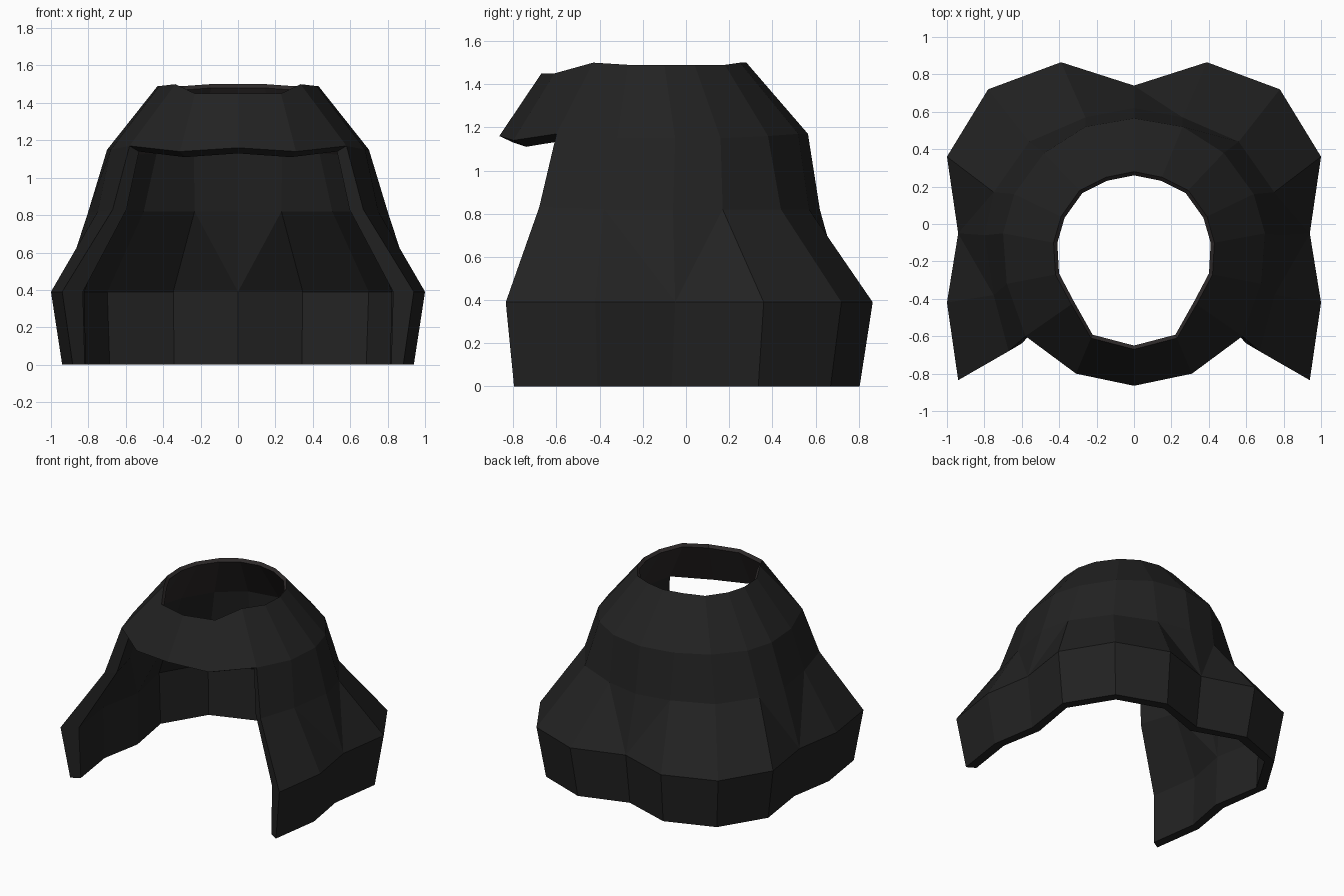
import bpy
import bmesh
from mathutils import Vector

cube = bpy.data.objects.get("Cube")
if cube:
    bpy.data.objects.remove(cube, do_unlink=True)


def material(name, colour):
    mat = bpy.data.materials.new(name)
    mat.use_nodes = True
    mat.diffuse_color = (*colour, 1)
    bsdf = mat.node_tree.nodes["Principled BSDF"]
    bsdf.inputs["Base Color"].default_value = (*colour, 1)
    bsdf.inputs["Roughness"].default_value = 0.8
    return mat


# Half outlines of the shell, from the back centre round the left to the front
crown = [(0, .28, 1.5), (.15, .25, 1.5), (.29, .18, 1.49), (.39, .04, 1.49), (.43, -.1, 1.49),
         (.42, -.27, 1.49), (.335, -.43, 1.5), (.23, -.61, 1.45), (0, -.67, 1.45)]
brow = [(0, .565, 1.17), (.26, .52, 1.17), (.48, .38, 1.16), (.64, .16, 1.15), (.7, -.05, 1.15),
        (.68, -.32, 1.15), (.58, -.6, 1.17), (.31, -.8, 1.14), (0, -.865, 1.16)]
waist = [(0, .62, .82), (.26, .57, .82), (.56, .44, .82), (.75, .17, .82), (.8, -.06, .82),
         (.75, -.38, .82), (.67, -.68, .83)]
flare = [(0, .74, .39), (.39, .865, .39), (.78, .72, .39), (1, .36, .39), (.94, -.05, .39),
         (1, -.42, .39), (.94, -.835, .39)]
hem = [(x * .94, y * .93 - .02 * (y < 0), 0) for x, y, z in flare]
rings = [crown, brow, waist, flare, hem]
thickness = [.02, .065, .08, .12, .07]
drops = [.02, .03, 0, 0, 0]


def inner_ring(ring, amount, drop):
    """Move an outline towards the vertical axis to make the lining."""
    result = []
    for i, (x, y, z) in enumerate(ring):
        inward = Vector((-x, -.13 - y, 0)).normalized() * amount
        if len(ring) == 7 and i == 6:
            inward = Vector((-amount * .92, amount * .55, 0))
        result.append((x + inward.x, y + inward.y, z - drop))
    return result


bm = bmesh.new()


def add_ring(points, side):
    return [bm.verts.new((x * side, y, z)) for x, y, z in points]


def add_face(verts, side, slot=0):
    face = bm.faces.new(verts if side > 0 else verts[::-1])
    face.material_index = slot


def add_wall(upper, lower, side, folded, slot=0):
    """Join two outlines; folded walls crease upwards from each flare valley."""
    for i in range(min(len(upper), len(lower)) - 1):
        a, b, c, d = upper[i], lower[i], lower[i + 1], upper[i + 1]
        if folded and i in (0, 4):
            add_face([a, b, d], side, slot)
            add_face([b, c, d], side, slot)
        elif folded and i == 3:
            add_face([a, b, c], side, slot)
            add_face([a, c, d], side, slot)
        else:
            add_face([a, b, c, d], side, slot)


for side in (1, -1):
    outer = [add_ring(r, side) for r in rings]
    inner = [add_ring(inner_ring(r, t, d), side) for r, t, d in zip(rings, thickness, drops)]

    # Outer wall and lining
    for level in range(len(rings) - 1):
        add_wall(outer[level], outer[level + 1], side, level == 2)
        add_wall(inner[level], inner[level + 1], -side, level == 2, 1 if level == 0 else 0)

    # Crown rim, hem rim and visor underside
    for i in range(8):
        add_face([outer[0][i], outer[0][i + 1], inner[0][i + 1], inner[0][i]], side, 1)
    for i in range(6):
        add_face([outer[4][i], inner[4][i], inner[4][i + 1], outer[4][i + 1]], side)
    for i in (6, 7):
        add_face([outer[1][i], inner[1][i], inner[1][i + 1], outer[1][i + 1]], side)

    # Front edges of the side walls
    for level in (1, 2, 3):
        add_face([outer[level][6], outer[level + 1][6], inner[level + 1][6], inner[level][6]], side)

bmesh.ops.remove_doubles(bm, verts=bm.verts, dist=.0005)
bmesh.ops.recalc_face_normals(bm, faces=bm.faces)
mesh = bpy.data.meshes.new("hood_shell")
bm.to_mesh(mesh)
bm.free()
mesh.materials.append(material("charcoal black", (.016, .016, .016)))
mesh.materials.append(material("warm dark grey", (.026, .022, .022)))
hood = bpy.data.objects.new("hood_shell", mesh)
bpy.context.scene.collection.objects.link(hood)
